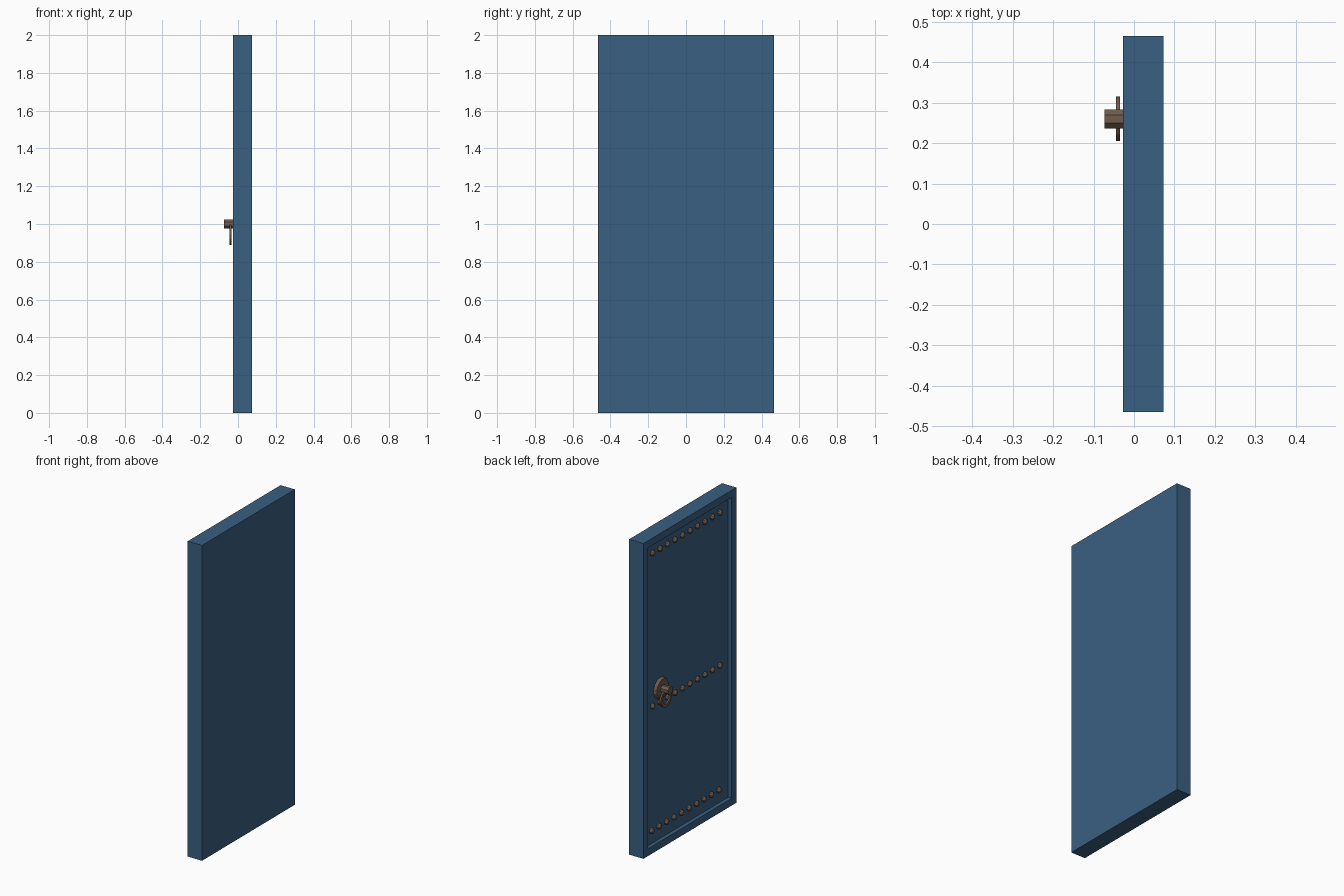
import bpy, bmesh, math
from mathutils import Matrix, Vector

if "Cube" in bpy.data.objects:
    bpy.data.objects.remove(bpy.data.objects["Cube"])


def material(name, rgb):
    m = bpy.data.materials.new(name)
    m.diffuse_color = (*rgb, 1)
    m.use_nodes = True
    m.node_tree.nodes["Principled BSDF"].inputs["Base Color"].default_value = m.diffuse_color
    return m


BLUE = material("door blue", (0.042, 0.115, 0.22))
BRONZE = material("dark bronze", (0.16, 0.105, 0.075))

FRONT, PANEL = -0.027, -0.002      # x of frame face and recessed panel
HY, HZ = 0.26, 1.0                 # handle centre
TO_X = Matrix.Rotation(math.pi / 2, 4, 'Y')


def finish(name, bm, mat):
    bmesh.ops.recalc_face_normals(bm, faces=bm.faces)
    me = bpy.data.meshes.new(name)
    bm.to_mesh(me)
    bm.free()
    me.materials.append(mat)
    ob = bpy.data.objects.new(name, me)
    bpy.context.collection.objects.link(ob)
    return ob


def cylinder(name, x0, x1, y, z, r, sides, r2=None):
    # cylinder along x; r2 is the radius at the x0 (outer) end
    bm = bmesh.new()
    bmesh.ops.create_cone(bm, cap_ends=True, segments=sides, radius1=r2 or r,
                          radius2=r, depth=x1 - x0,
                          matrix=Matrix.Translation(((x0 + x1) / 2, y, z)) @ TO_X
                          @ Matrix.Rotation(math.pi / sides, 4, 'Z'))
    return finish(name, bm, BRONZE)


# door slab with a panel recessed into the -x face
bm = bmesh.new()
bmesh.ops.create_cube(bm, size=1, matrix=Matrix.Translation((0.023, 0, 1))
                      @ Matrix.Diagonal((0.1, 0.93, 2, 1)))
face = min(bm.faces, key=lambda f: f.calc_center_median().x)
bmesh.ops.inset_region(bm, faces=[face], thickness=0.065)
inner = bmesh.ops.extrude_discrete_faces(bm, faces=[face])["faces"][0]
bmesh.ops.translate(bm, vec=(PANEL - FRONT, 0, 0), verts=inner.verts)
finish("door", bm, BLUE)

# three rows of domed studs on the panel
bm = bmesh.new()
for z, shift in ((0.13, 0.015), (0.915, 0.005), (1.886, 0.005)):
    for i in range(10):
        y = shift - 0.3375 + i * 0.075
        bmesh.ops.create_uvsphere(bm, u_segments=8, v_segments=6, radius=0.019,
                                  matrix=Matrix.Translation((PANEL, y, z)) @ TO_X)
finish("studs", bm, BRONZE)

# handle: back plate, spindle knob and hanging ring
cylinder("handle_plate", PANEL - 0.018, PANEL + 0.004, HY, HZ, 0.07, 16, 0.06)
cylinder("handle_knob", -0.073, PANEL, HY, HZ, 0.0255, 8)

bm = bmesh.new()
N, R_OUT, R_IN = 16, 0.055, 0.036
section = [(-0.045, R_OUT), (-0.034, R_OUT), (-0.034, R_IN), (-0.045, R_IN)]
rings = []
for i in range(N):
    a = 2 * math.pi * i / N
    rings.append([bm.verts.new((x, HY + r * math.sin(a), HZ - 0.055 + r * math.cos(a)))
                  for x, r in section])
for i in range(N):
    p, q = rings[i], rings[(i + 1) % N]
    for j in range(4):
        k = (j + 1) % 4
        bm.faces.new((p[j], p[k], q[k], q[j]))
finish("handle_ring", bm, BRONZE)
